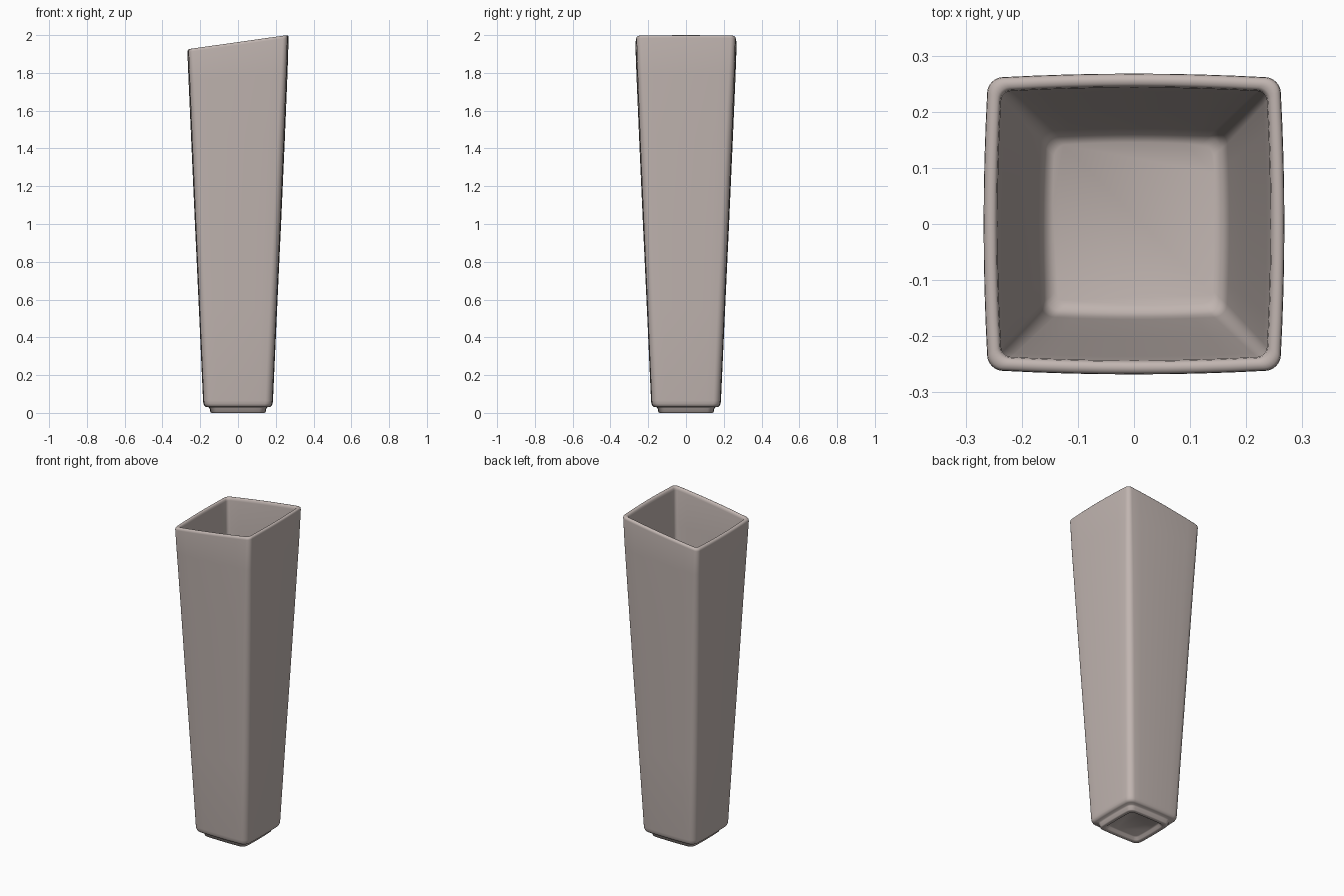
import bpy, bmesh, math

if "Cube" in bpy.data.objects:
    bpy.data.objects.remove(bpy.data.objects["Cube"])

clay = bpy.data.materials.new("warm_grey_ceramic")
clay.diffuse_color = (0.53, 0.46, 0.435, 1)
clay.use_nodes = True
clay.node_tree.nodes["Principled BSDF"].inputs["Base Color"].default_value = clay.diffuse_color

TILT = 0.0375 / 0.265  # slope of the cut rim


def ring(bm, half, z, radius, tilt, bulge=0.03):
    """Rounded square loop with softly bowed sides and an optional slope along x."""
    h = half / (1 + bulge)
    r = min(radius, h * 0.9)
    pts = []
    for q in range(4):
        cx, cy = [(1, 1), (-1, 1), (-1, -1), (1, -1)][q]
        for i in range(7):                      # corner arc
            a = math.pi / 2 * (q + i / 6)
            pts.append((cx * (h - r) + r * math.cos(a), cy * (h - r) + r * math.sin(a)))
        nx, ny = [(-1, 1), (-1, -1), (1, -1), (1, 1)][q]
        x0, y0 = pts[-1]
        x1 = nx * (h - r) if q % 2 == 0 else x0
        y1 = y0 if q % 2 == 0 else ny * (h - r)
        for i in range(1, 8):                   # side
            t = i / 8
            pts.append((x0 + (x1 - x0) * t, y0 + (y1 - y0) * t))
    verts = []
    for x, y in pts:
        bx = x * (1 + bulge * (1 - (y / h) ** 2))
        by = y * (1 + bulge * (1 - (x / h) ** 2))
        verts.append(bm.verts.new((bx, by, z + tilt * TILT * bx)))
    return verts


# half width, height, corner radius, tilt weight: from foot recess, up outside, down inside
profile = [
    (0.104, 0.020, 0.02, 0), (0.110, 0.016, 0.02, 0), (0.118, 0.004, 0.022, 0),
    (0.124, 0.000, 0.025, 0), (0.140, 0.000, 0.028, 0), (0.146, 0.004, 0.03, 0),
    (0.150, 0.024, 0.03, 0), (0.155, 0.030, 0.03, 0),
    (0.170, 0.032, 0.032, 0), (0.178, 0.037, 0.034, 0), (0.183, 0.048, 0.035, 0),
    (0.185, 0.065, 0.035, 0),
    (0.207, 0.55, 0.035, 0), (0.228, 1.00, 0.035, 0), (0.248, 1.45, 0.033, 0.05),
    (0.262, 1.78, 0.028, 0.4), (0.268, 1.948, 0.025, 1),
    (0.267, 1.956, 0.025, 1), (0.263, 1.961, 0.023, 1), (0.257, 1.963, 0.022, 1),
    (0.250, 1.962, 0.02, 1), (0.245, 1.957, 0.018, 1), (0.243, 1.945, 0.016, 1),
    (0.236, 1.75, 0.018, 0.4), (0.204, 1.00, 0.02, 0), (0.170, 0.14, 0.022, 0),
    (0.166, 0.105, 0.022, 0), (0.158, 0.088, 0.02, 0), (0.145, 0.080, 0.02, 0),
]

# vase: one lofted shell
bm = bmesh.new()
rings = [ring(bm, *p) for p in profile]
n = len(rings[0])
for a, b in zip(rings, rings[1:]):
    for i in range(n):
        j = (i + 1) % n
        bm.faces.new((a[i], a[j], b[j], b[i]))
bm.faces.new(rings[0][::-1])   # underside of the foot
bm.faces.new(rings[-1])        # inner floor
bmesh.ops.recalc_face_normals(bm, faces=bm.faces)

mesh = bpy.data.meshes.new("vase_body")
bm.to_mesh(mesh)
bm.free()
mesh.materials.append(clay)
vase = bpy.data.objects.new("vase_body", mesh)
bpy.context.collection.objects.link(vase)
bpy.context.view_layer.objects.active = vase
vase.select_set(True)
bpy.ops.object.shade_smooth_by_angle(angle=math.radians(50))
